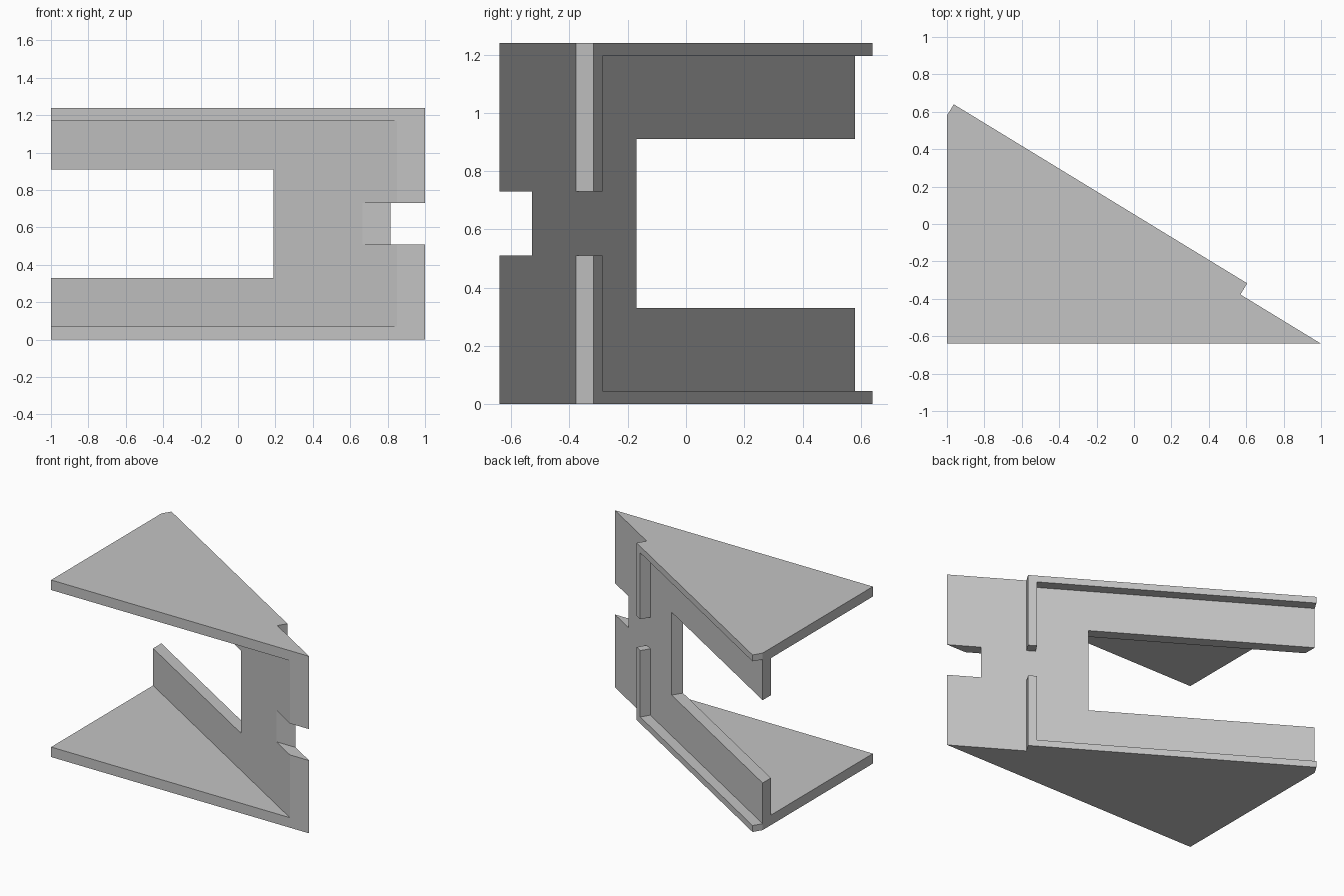
import bpy
import bmesh
from mathutils import Vector

default_cube = bpy.data.objects.get("Cube")
if default_cube:
    bpy.data.objects.remove(default_cube, do_unlink=True)

HEIGHT = 1.24
CORNER = Vector((1, -0.64))          # sharp front corner, start of the slanted wall
END = Vector((-1, 0.58))             # back end of the slanted wall
ALONG = (END - CORNER).normalized()
OUT = Vector((ALONG.y, -ALONG.x))    # outward normal of the slanted wall
LENGTH = (END - CORNER).length
RIM_START, RIM_DEPTH, RIM_WIDTH = 0.505, 0.07, 0.058
WALL = 0.078
FAR = 4

grey = bpy.data.materials.new("light grey")
grey.use_nodes = True
colour = (0.55, 0.55, 0.55, 1)
grey.diffuse_color = colour
grey.node_tree.nodes["Principled BSDF"].inputs["Base Color"].default_value = colour


def on_wall(s, v):
    """Plan point at distance s along the wall and v outward from it."""
    return CORNER + ALONG * s + OUT * v


def prism(name, outline, low, high):
    """Upright solid over a plan outline."""
    bm = bmesh.new()
    base = bm.faces.new([bm.verts.new((p[0], p[1], low)) for p in outline])
    top = bmesh.ops.extrude_face_region(bm, geom=[base])["geom"]
    bmesh.ops.translate(bm, vec=(0, 0, high - low),
                        verts=[g for g in top if isinstance(g, bmesh.types.BMVert)])
    bmesh.ops.recalc_face_normals(bm, faces=bm.faces)
    mesh = bpy.data.meshes.new(name)
    bm.to_mesh(mesh)
    bm.free()
    mesh.materials.append(grey)
    obj = bpy.data.objects.new(name, mesh)
    bpy.context.collection.objects.link(obj)
    return obj


def wall_box(name, s0, s1, v0, v1, low, high):
    """Box aligned with the slanted wall."""
    return prism(name, [on_wall(s0, v0), on_wall(s1, v0),
                        on_wall(s1, v1), on_wall(s0, v1)], low, high)


# Full wedge block, with the raised rim step along its slanted side
bracket = prism("corner_bracket", [
    (-1, -0.64), CORNER, on_wall(RIM_START, 0), on_wall(RIM_START, RIM_DEPTH),
    on_wall(LENGTH, RIM_DEPTH), END], 0, HEIGHT)

cutters = [
    # Space between the upper and lower plates
    wall_box("interior_cutter", -FAR, FAR, -FAR, -WALL, 0.07, HEIGHT - 0.07),
    # Pocket framed by the rim
    wall_box("pocket_cutter", RIM_START + RIM_WIDTH, FAR, 0, 0.3, 0.045, HEIGHT - 0.045),
    # Break in the upright part of the rim
    wall_box("rim_gap_cutter", RIM_START - 0.1, RIM_START + 0.2, 0, 0.3, 0.51, 0.73),
    # Large opening in the wall
    wall_box("opening_cutter", 0.902, FAR, -0.3, 0.3, 0.33, 0.91),
    # Small notch at the sharp corner
    prism("notch_cutter", [(0.3, -1), (1.5, -1), (1.5, -0.528), (0.3, -0.528)], 0.51, 0.73),
]
for cutter in cutters:
    cutter.hide_render = True
    mod = bracket.modifiers.new(cutter.name, "BOOLEAN")
    mod.operation = "DIFFERENCE"
    mod.solver = "EXACT"
    mod.object = cutter

# Bake the cuts and tidy the flat faces
bpy.context.view_layer.update()
evaluated = bracket.evaluated_get(bpy.context.evaluated_depsgraph_get())
result = bpy.data.meshes.new_from_object(evaluated)
bracket.modifiers.clear()
bracket.data = result
for cutter in cutters:
    bpy.data.objects.remove(cutter, do_unlink=True)

bm = bmesh.new()
bm.from_mesh(result)
bmesh.ops.remove_doubles(bm, verts=bm.verts, dist=0.0002)
bmesh.ops.dissolve_limit(bm, angle_limit=0.01, verts=bm.verts, edges=bm.edges)
bm.to_mesh(result)
bm.free()
result.materials.clear()
result.materials.append(grey)
for face in result.polygons:
    face.material_index = 0
    face.use_smooth = False
